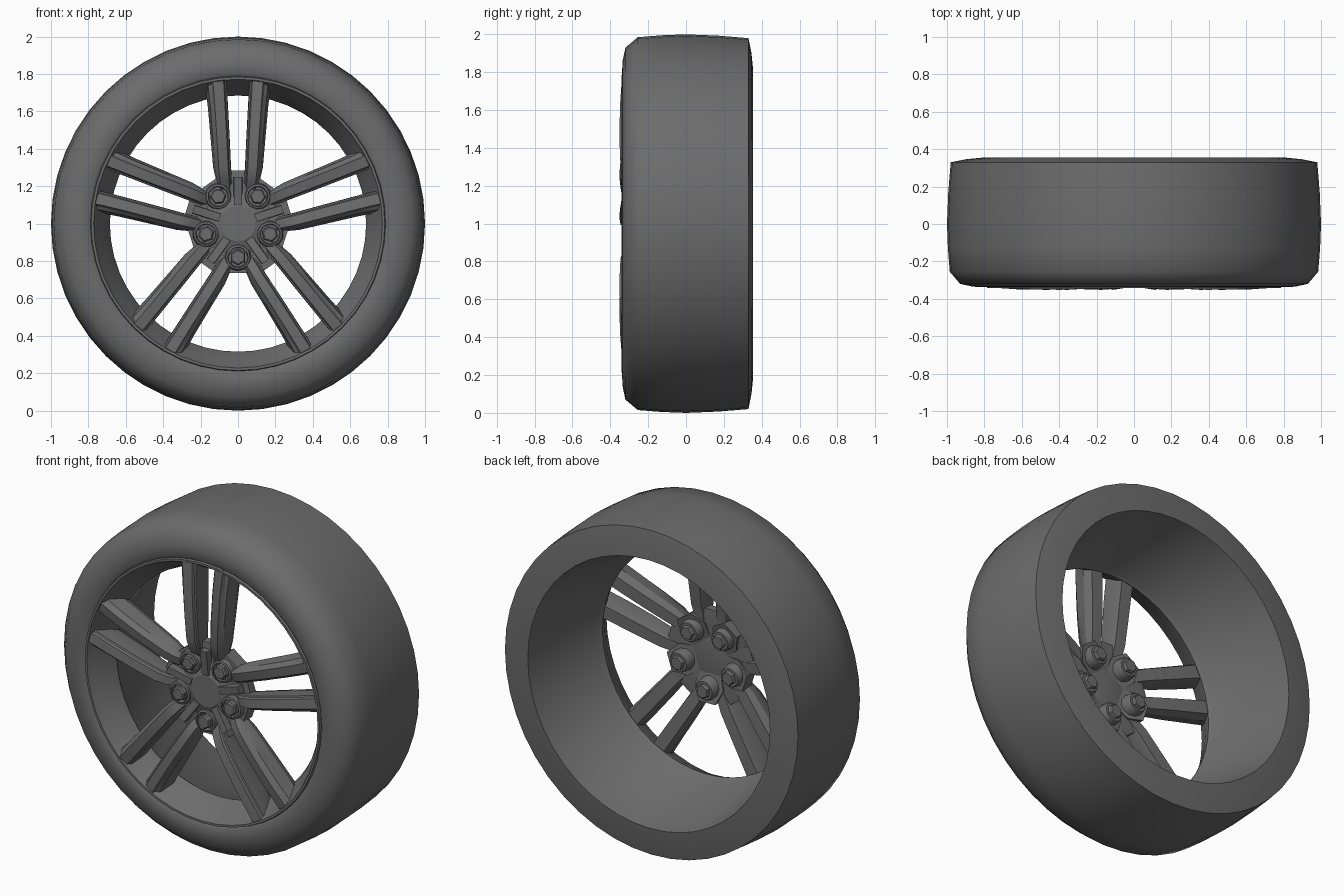
import bpy, bmesh, math

if "Cube" in bpy.data.objects:
    bpy.data.objects.remove(bpy.data.objects["Cube"])

CENTRE_Z = 1.0
PAIR_ANGLES = [math.radians(90 + 72 * i) for i in range(5)]
LUG_ANGLES = [math.radians(-90 + 72 * i) for i in range(5)]

# One dark grey for the whole wheel
dark = bpy.data.materials.new("dark_grey")
dark.diffuse_color = (0.15, 0.15, 0.15, 1)
dark.use_nodes = True
dark.node_tree.nodes["Principled BSDF"].inputs["Base Color"].default_value = dark.diffuse_color


def place(a, u, r, y):
    """Local (sideways, radial, depth) at wheel angle a -> world."""
    return (r * math.cos(a) - u * math.sin(a), y,
            CENTRE_Z + r * math.sin(a) + u * math.cos(a))


def finish(name, bm, angle=30):
    bmesh.ops.recalc_face_normals(bm, faces=bm.faces)
    me = bpy.data.meshes.new(name)
    bm.to_mesh(me)
    bm.free()
    me.materials.append(dark)
    ob = bpy.data.objects.new(name, me)
    bpy.context.collection.objects.link(ob)
    bpy.ops.object.select_all(action='DESELECT')
    ob.select_set(True)
    bpy.context.view_layer.objects.active = ob
    bpy.ops.object.shade_smooth_by_angle(angle=math.radians(angle))
    return ob


def loft(bm, sections):
    """Bridge equal-length point rings and cap both ends."""
    rings = [[bm.verts.new(p) for p in s] for s in sections]
    n = len(rings[0])
    for p, q in zip(rings, rings[1:]):
        for i in range(n):
            j = (i + 1) % n
            bm.faces.new((p[i], p[j], q[j], q[i]))
    bm.faces.new(rings[0])
    bm.faces.new(rings[-1][::-1])


def revolve(name, profile, steps, angle=30):
    """Spin an (r, y) profile round the wheel axis."""
    bm = bmesh.new()
    rings = [[bm.verts.new(place(2 * math.pi * k / steps, 0, r, y))
              for k in range(steps)] for r, y in profile]
    for p, q in zip(rings, rings[1:]):
        for k in range(steps):
            j = (k + 1) % steps
            bm.faces.new((p[k], p[j], q[j], q[k]))
    return finish(name, bm, angle)


def disc_stack(bm, a, r0, rings, sides):
    """Round or hexagonal stack parallel to the axle, centred at radius r0."""
    loft(bm, [[place(a, rad * math.sin(2 * math.pi * k / sides),
                     r0 + rad * math.cos(2 * math.pi * k / sides), y)
               for k in range(sides)] for rad, y in rings])


def radial_block(bm, a, stations):
    """Tapered block running outward: (radius, half width, front y, back y)."""
    loft(bm, [[place(a, -hw, r, back), place(a, hw, r, back),
               place(a, hw * 0.85, r, front), place(a, -hw * 0.85, r, front)]
              for r, hw, front, back in stations])


# Tyre: rounded front shoulder, gently crowned tread, squarer back shoulder
revolve("tyre", [(0.785, -0.325), (0.80, -0.338), (0.86, -0.335), (0.93, -0.32),
                 (0.985, -0.255), (0.995, -0.13), (1.0, 0.0),
                 (0.993, 0.17), (0.98, 0.33), (0.90, 0.346), (0.81, 0.355)], 48, angle=50)

# Rim: front lip, inward step to the neck, barrel flaring to the back
revolve("rim_barrel", [(0.79, -0.325), (0.785, -0.342), (0.772, -0.342),
                       (0.765, -0.328), (0.755, -0.31), (0.705, -0.23),
                       (0.685, -0.18), (0.70, -0.16), (0.81, 0.355)], 48)

# Five pairs of spokes: (radius, sideways offset, front y, half width, depth, outer flare)
PATH = [(0.17, 0.066, -0.285, 0.026, 0.06, 0.010), (0.235, 0.072, -0.328, 0.028, 0.10, 0.018),
        (0.30, 0.078, -0.346, 0.029, 0.13, 0.026), (0.45, 0.086, -0.352, 0.030, 0.15, 0.030),
        (0.62, 0.096, -0.349, 0.031, 0.16, 0.034), (0.71, 0.102, -0.343, 0.032, 0.16, 0.038),
        (0.775, 0.107, -0.338, 0.033, 0.10, 0.040)]
bm = bmesh.new()
for a in PAIR_ANGLES:
    for s in (-1, 1):
        sections = []
        for r, u, y, w, d, f in PATH:
            ring = [(-w + 0.004, y + 0.008), (w - 0.004, y), (w + 0.006, y + 0.02),
                    (w + f * 0.6, y + 0.03), (w + f, y + d * 0.7), (w + f * 0.4, y + d),
                    (-w, y + d), (-w - 0.012, y + d * 0.7),
                    (-w - 0.010, y + 0.026), (-w - 0.002, y + 0.022)]
            sections.append([place(a, s * (u + du), r, yy) for du, yy in ring])
        loft(bm, sections)
finish("spokes", bm)

# Hub: thin disc with a low raised centre
bm = bmesh.new()
disc_stack(bm, 0, 0, [(0.15, -0.235), (0.18, -0.245), (0.18, -0.285), (0.15, -0.298),
                      (0.10, -0.306), (0.095, -0.309)], 40)
finish("hub", bm)

# Webs joining each spoke pair to the hub, with a central rib
bm = bmesh.new()
for a in PAIR_ANGLES:
    radial_block(bm, a, [(0.12, 0.075, -0.285, -0.235), (0.24, 0.075, -0.29, -0.23),
                         (0.285, 0.05, -0.285, -0.235)])
    radial_block(bm, a, [(0.10, 0.025, -0.315, -0.26), (0.25, 0.025, -0.335, -0.26)])
finish("hub_webs", bm)

# Webs behind each lug, closing the inner end of the large windows
bm = bmesh.new()
for a in LUG_ANGLES:
    radial_block(bm, a, [(0.10, 0.07, -0.285, -0.235), (0.18, 0.095, -0.29, -0.22),
                         (0.265, 0.055, -0.285, -0.20)])
finish("lug_webs", bm)

# Lug bosses: sockets round each nut
bm = bmesh.new()
for a in LUG_ANGLES:
    disc_stack(bm, a, 0.18, [(0.056, -0.17), (0.062, -0.18), (0.074, -0.28), (0.066, -0.312),
                             (0.055, -0.316), (0.051, -0.285)], 12)
finish("lug_bosses", bm)

# Hexagonal lug nuts, standing proud at the front and the back
bm = bmesh.new()
for a in LUG_ANGLES:
    disc_stack(bm, a, 0.18, [(0.036, -0.333), (0.044, -0.324), (0.044, -0.16),
                             (0.038, -0.15)], 6)
finish("lug_nuts", bm)
